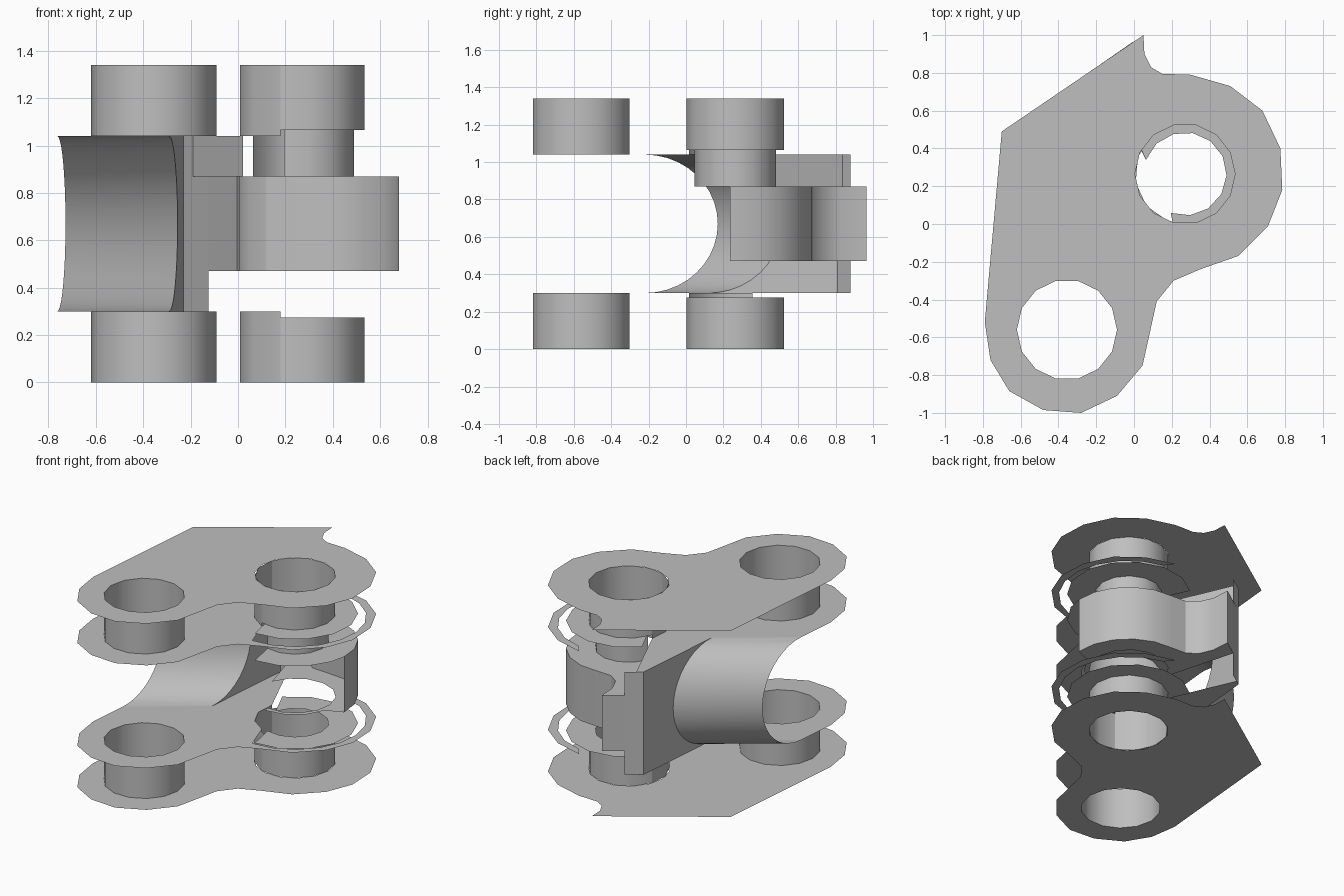
import bpy, bmesh, math
from mathutils import Vector

if "Cube" in bpy.data.objects:
    bpy.data.objects.remove(bpy.data.objects["Cube"], do_unlink=True)

grey = bpy.data.materials.new("plain_grey")
grey.use_nodes = True
grey.diffuse_color = (0.52, 0.52, 0.52, 1)
grey.node_tree.nodes["Principled BSDF"].inputs["Base Color"].default_value = (0.52, 0.52, 0.52, 1)

# Main layout: two bores and the plate heights
BORE_A, BORE_B = (-0.355, -0.56), (0.27, 0.265)
R_BORE, R_PIN, R_BARREL, R_POCKET = 0.265, 0.22, 0.41, 0.465
TOP, INNER_TOP, CEIL, MID_TOP = 1.34, 1.04, 1.065, 0.87
MID_LOW, INNER_LOW, FLOOR = 0.47, 0.30, 0.275
GAP_START, GAP_END = 160, 250


def finish(bm, name, smooth=True):
    mesh = bpy.data.meshes.new(name)
    bm.to_mesh(mesh)
    bm.free()
    mesh.materials.append(grey)
    ob = bpy.data.objects.new(name, mesh)
    bpy.context.collection.objects.link(ob)
    if smooth:
        bpy.ops.object.select_all(action="DESELECT")
        ob.select_set(True)
        bpy.context.view_layer.objects.active = ob
        bpy.ops.object.shade_smooth_by_angle(angle=math.radians(32))
    return ob


def arc(centre, r, a0, a1, step=26):
    n = max(2, round(abs(a1 - a0) / step))
    angles = [math.radians(a0 + (a1 - a0) * i / n) for i in range(n + 1)]
    return [(centre[0] + r * math.cos(a), centre[1] + r * math.sin(a)) for a in angles]


def circle(centre, r):
    return arc(centre, r, 0, 360)[:-1]


def sheet(name, loops, z, facing):
    """Flat plate from an outer loop and any hole loops."""
    bm = bmesh.new()
    for loop in loops:
        vs = [bm.verts.new((x, y, z)) for x, y in loop]
        for a, b in zip(vs, vs[1:] + vs[:1]):
            bm.edges.new((a, b))
    bmesh.ops.triangle_fill(bm, edges=bm.edges[:], use_beauty=True, use_dissolve=False)
    for f in bm.faces:
        f.normal_update()
        if f.normal.z * facing < 0:
            f.normal_flip()
    return finish(bm, name, False)


def wall(name, path, z0, z1, closed=False):
    """Upright strip following a path."""
    bm = bmesh.new()
    low = [bm.verts.new((x, y, z0)) for x, y in path]
    high = [bm.verts.new((x, y, z1)) for x, y in path]
    n = len(path)
    for i in range(n if closed else n - 1):
        j = (i + 1) % n
        bm.faces.new((low[i], low[j], high[j], high[i]))
    return finish(bm, name)


# Outer plates
lobe_b = [(0.3, 0.79), (0.51, 0.73), (0.68, 0.6), (0.775, 0.4), (0.785, 0.18),
          (0.71, -0.01), (0.55, -0.17), (0.35, -0.24), (0.21, -0.3), (0.12, -0.41)]
lobe_a = [(0.085, -0.57), (0.045, -0.75), (-0.09, -0.91), (-0.28, -1), (-0.48, -0.985),
          (-0.66, -0.885), (-0.76, -0.72), (-0.79, -0.52)]
tail = [(-0.7, 0.49), (0.05, 1), (0.055, 0.9), (0.09, 0.83), (0.15, 0.795)]
for name, z, facing in (("top_plate", TOP, 1), ("bottom_plate", 0, -1)):
    sheet(name, [lobe_b + lobe_a + tail, circle(BORE_A, R_BORE), circle(BORE_B, R_BORE)], z, facing)

# Inner plates, cut back by the scoop and the pocket round the second bore
scoop_out, scoop_in, web_back = (-0.763, -0.22), (-0.29, 0.12), (-0.23, 0.81)
slot_back = (-0.19, 0.837)
gap = arc(BORE_B, R_BORE, GAP_START, GAP_END)
pocket = arc(BORE_B, R_POCKET, -92, 80, 20)
inner = lobe_b + lobe_a + [scoop_out, scoop_in, web_back, slot_back] + gap + pocket
for name, z, facing in (("inner_plate_upper", INNER_TOP, -1), ("inner_plate_lower", INNER_LOW, 1)):
    sheet(name, [inner, circle(BORE_A, R_BORE)], z, facing)

# Bore linings
ring_arc = (GAP_END - 360, GAP_START)
for tag, outer, plate_z, pocket_z in (("upper", TOP, INNER_TOP, CEIL), ("lower", 0, INNER_LOW, FLOOR)):
    z0, z1 = sorted((outer, plate_z))
    wall("first_bore_" + tag, circle(BORE_A, R_BORE), z0, z1, True)
    wall("second_bore_gap_" + tag, gap, z0, z1)
    z0, z1 = sorted((outer, pocket_z))
    wall("second_bore_" + tag, arc(BORE_B, R_BORE, *ring_arc), z0, z1)

# Pocket rings and the narrow pin bore
ring = arc(BORE_B, R_BARREL, -95, 137) + arc(BORE_B, R_PIN, *reversed(ring_arc))
sheet("pocket_ring_upper", [ring], CEIL, -1)
sheet("pocket_ring_lower", [ring], FLOOR, 1)
wall("pin_bore", arc(BORE_B, R_PIN, *ring_arc), MID_TOP, CEIL)

# Middle barrel with its curled tail
tip = (-0.005, 0.965)
barrel = arc(BORE_B, R_BARREL, -4, 95, 20) + [(0.12, 0.68), (0.05, 0.73), (0.005, 0.83), tip]
wall("barrel_wall", barrel, MID_LOW, MID_TOP)
pin_edge = arc(BORE_B, R_PIN, *reversed(ring_arc))
sheet("barrel_top", [barrel + [slot_back] + pin_edge + arc(BORE_B, R_BARREL, -95, -20)], MID_TOP, 1)
low_edge = arc(BORE_B, R_BORE, GAP_START, -100)
sheet("barrel_bottom", [barrel + [(-0.125, 0.88)] + low_edge + arc(BORE_B, 0.3, -95, -15)], MID_LOW, -1)

# Web: back strips and the slot side
wall("web_back", [(-0.125, 0.88), web_back], INNER_LOW, INNER_TOP)
wall("barrel_back", [tip, (-0.125, 0.88)], MID_LOW, MID_TOP)
wall("slot_side", [gap[0], slot_back], MID_TOP, INNER_TOP)

# Scoop: half-ellipse trough swept between the side and the web
depth = Vector((0.035, 0.39))
mid_z, half = (INNER_TOP + INNER_LOW) / 2, (INNER_TOP - INNER_LOW) / 2


def rib(bm, base, n=20):
    pts = []
    for i in range(n + 1):
        a = math.pi * i / n
        p = Vector(base) + depth * math.sin(a)
        pts.append(bm.verts.new((p.x, p.y, mid_z + half * math.cos(a))))
    return pts


bm = bmesh.new()
left, right = rib(bm, scoop_out), rib(bm, scoop_in)
for i in range(len(left) - 1):
    bm.faces.new((left[i], left[i + 1], right[i + 1], right[i]))
finish(bm, "scoop")

bm = bmesh.new()
edge = rib(bm, scoop_in)
corners = [bm.verts.new((*web_back, z)) for z in (INNER_LOW, INNER_TOP)]
bm.faces.new(edge + corners)
finish(bm, "web_side", False)
